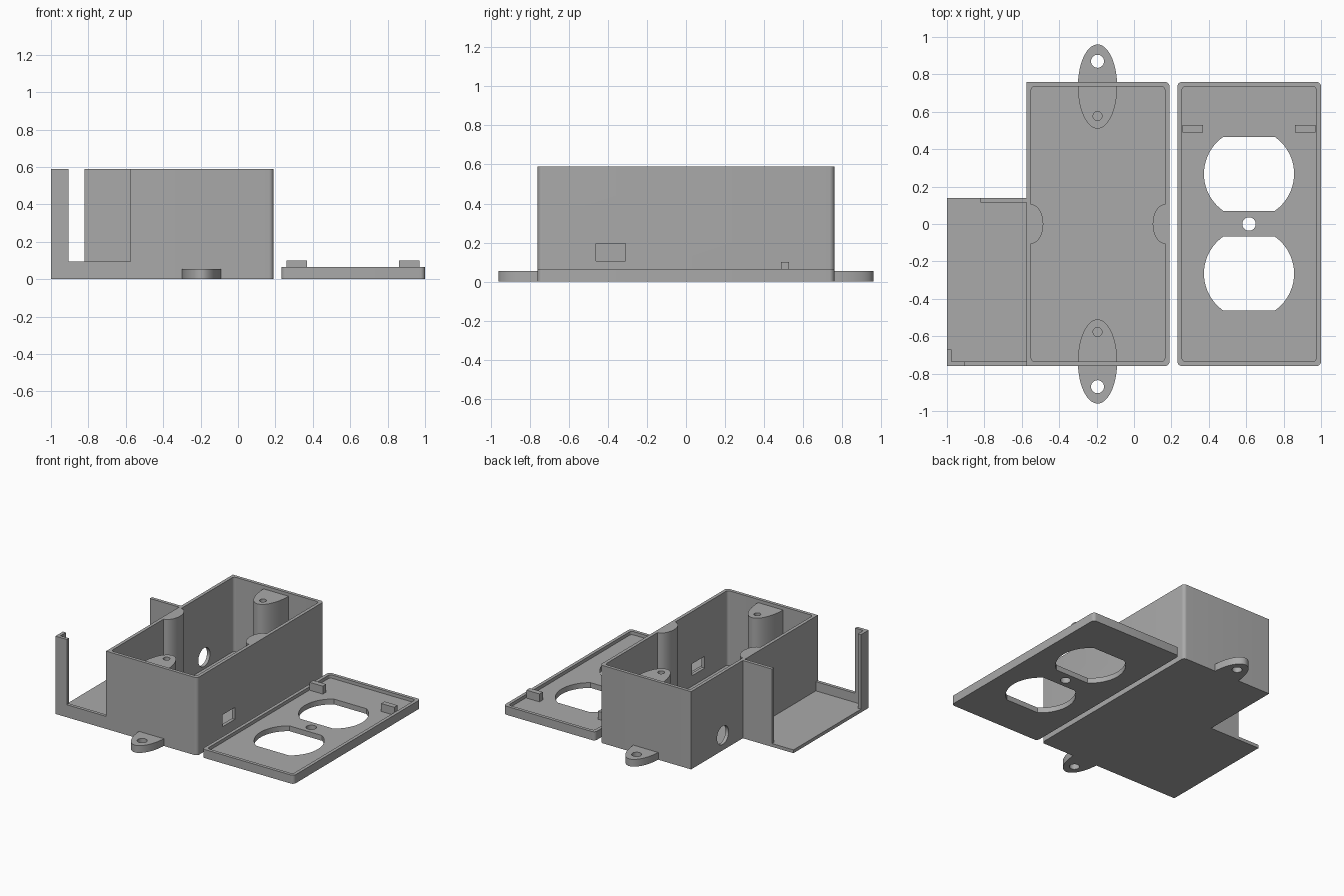
import bpy, bmesh, math

if "Cube" in bpy.data.objects:
    bpy.data.objects.remove(bpy.data.objects["Cube"], do_unlink=True)

grey = bpy.data.materials.new("matte_grey")
grey.use_nodes = True
grey.diffuse_color = (0.4, 0.4, 0.4, 1)
grey.node_tree.nodes["Principled BSDF"].inputs["Base Color"].default_value = (0.4, 0.4, 0.4, 1)

WALL = 0.025
TALL = 0.59
PI = math.pi


def arc(cx, cy, rx, ry, start, end, n):
    step = (end - start) / n
    return [(cx + rx * math.cos(start + i * step), cy + ry * math.sin(start + i * step))
            for i in range(n + 1)]


def rounded_rect(x0, x1, y0, y1, r, left_round=True):
    """Outline with rounded corners; the left pair can stay square."""
    pts = arc(x1 - r, y0 + r, r, r, -PI / 2, 0, 6) + arc(x1 - r, y1 - r, r, r, 0, PI / 2, 6)
    if left_round:
        pts += arc(x0 + r, y1 - r, r, r, PI / 2, PI, 6) + arc(x0 + r, y0 + r, r, r, PI, 1.5 * PI, 6)
    else:
        pts += [(x0, y1), (x0, y0)]
    return pts


def circle(cx, cy, r):
    return arc(cx, cy, r, r, 0, 2 * PI, 32)[:-1]


def prism(name, pts, z0, z1):
    """Extrude a flat outline from z0 to z1."""
    bm = bmesh.new()
    face = bm.faces.new([bm.verts.new((x, y, z0)) for x, y in pts])
    top = bmesh.ops.extrude_face_region(bm, geom=[face])
    moved = [v for v in top["geom"] if isinstance(v, bmesh.types.BMVert)]
    bmesh.ops.translate(bm, verts=moved, vec=(0, 0, z1 - z0))
    bmesh.ops.recalc_face_normals(bm, faces=bm.faces[:])
    mesh = bpy.data.meshes.new(name)
    bm.to_mesh(mesh)
    bm.free()
    mesh.materials.append(grey)
    obj = bpy.data.objects.new(name, mesh)
    bpy.context.collection.objects.link(obj)
    return obj


def block(name, x0, x1, y0, y1, z0, z1):
    return prism(name, [(x0, y0), (x1, y0), (x1, y1), (x0, y1)], z0, z1)


def activate(obj):
    bpy.ops.object.select_all(action='DESELECT')
    obj.select_set(True)
    bpy.context.view_layer.objects.active = obj


def cut(obj, *cutters):
    for cutter in cutters:
        cutter.hide_render = True
        mod = obj.modifiers.new("cut", 'BOOLEAN')
        mod.operation = 'DIFFERENCE'
        mod.solver = 'EXACT'
        mod.object = cutter
        activate(obj)
        bpy.ops.object.modifier_apply(modifier=mod.name)
        bpy.data.objects.remove(cutter, do_unlink=True)


# Main box: open top, cable hole on one side, rectangular port on the other
X0, X1, Y = -0.575, 0.19, 0.76
box = prism("box_shell", rounded_rect(X0, X1, -Y, Y, 0.025, False), 0, TALL)
cable_hole = prism("cable_hole", circle(0, 0, 0.07), -0.1, 0.1)
cable_hole.rotation_euler = (0, PI / 2, 0)
cable_hole.location = (X0, 0.38, 0.115)
bpy.context.view_layer.update()
cut(box,
    prism("cavity", rounded_rect(X0 + WALL, X1 - WALL, -Y + WALL, Y - WALL, 0.02), WALL, 0.8),
    block("port", 0.12, 0.25, -0.46, -0.31, 0.105, 0.195),
    cable_hole)

# Mounting ears outside and screw posts inside, at both ends
EAR_X, EAR_Y = -0.195, Y - WALL
for side, label in ((-1, "front"), (1, "back")):
    a0 = math.asin(WALL / 0.225)
    outline = arc(EAR_X, EAR_Y, 0.105, 0.225, a0, PI - a0, 28)
    ear = prism(label + "_ear", [(x, y * side) for x, y in outline], 0, 0.055)
    cut(ear, prism("ear_hole", circle(EAR_X, 0.87 * side, 0.035), -0.1, 0.2))
    outline = arc(EAR_X, EAR_Y, 0.105, 0.225, PI, 2 * PI, 28)
    post = prism(label + "_screw_post", [(x, y * side) for x, y in outline], WALL, 0.565)
    cut(post, prism("screw_hole", circle(EAR_X, 0.577 * side, 0.024), 0.2, 0.8))

# Half-round ribs on the long walls
prism("right_wall_rib", arc(X0 + WALL, 0, 0.065, 0.105, -PI / 2, PI / 2, 24), WALL, TALL)
prism("left_wall_rib", arc(X1 - WALL, 0, 0.065, 0.105, PI / 2, 1.5 * PI, 24), WALL, TALL)

# Side tray with low front wall, corner post and partial back wall
block("tray_floor", -1, X0, -Y, 0.14, 0, WALL)
block("tray_back_wall", -0.82, X0, 0.14 - WALL, 0.14, WALL, TALL)
block("tray_front_wall", -0.905, X0, -Y, -Y + WALL, WALL, 0.095)
prism("tray_corner_post", [(-1, -Y), (-0.905, -Y), (-0.905, -Y + WALL), (-1 + WALL, -Y + WALL),
                           (-1 + WALL, -0.67), (-1, -0.67)], WALL, TALL)

# Cover plate with rim, two outlet openings and a centre screw hole
CX = 0.615
cover = prism("cover_plate", rounded_rect(0.232, 1, -Y, Y, 0.025), 0, 0.065)
cut(cover,
    prism("recess", rounded_rect(0.257, 0.975, -Y + WALL, Y - WALL, 0.02), 0.04, 0.2),
    prism("centre_hole", circle(CX, 0, 0.036), -0.1, 0.2))
flat = math.asin(0.198 / 0.241)
for cy in (-0.265, 0.268):
    outline = (arc(CX, cy, 0.241, 0.241, -flat, flat, 20)
               + arc(CX, cy, 0.241, 0.241, PI - flat, PI + flat, 20))
    cut(cover, prism("outlet_opening", outline, -0.1, 0.2))

# Snap tabs on the cover
for name, x in (("right_tab", 0.26), ("left_tab", 0.86)):
    block(name, x, x + 0.11, 0.488, 0.528, 0.04, 0.1)

for obj in [o for o in bpy.context.collection.objects if o.type == 'MESH']:
    activate(obj)
    bpy.ops.object.shade_smooth_by_angle(angle=math.radians(30))
